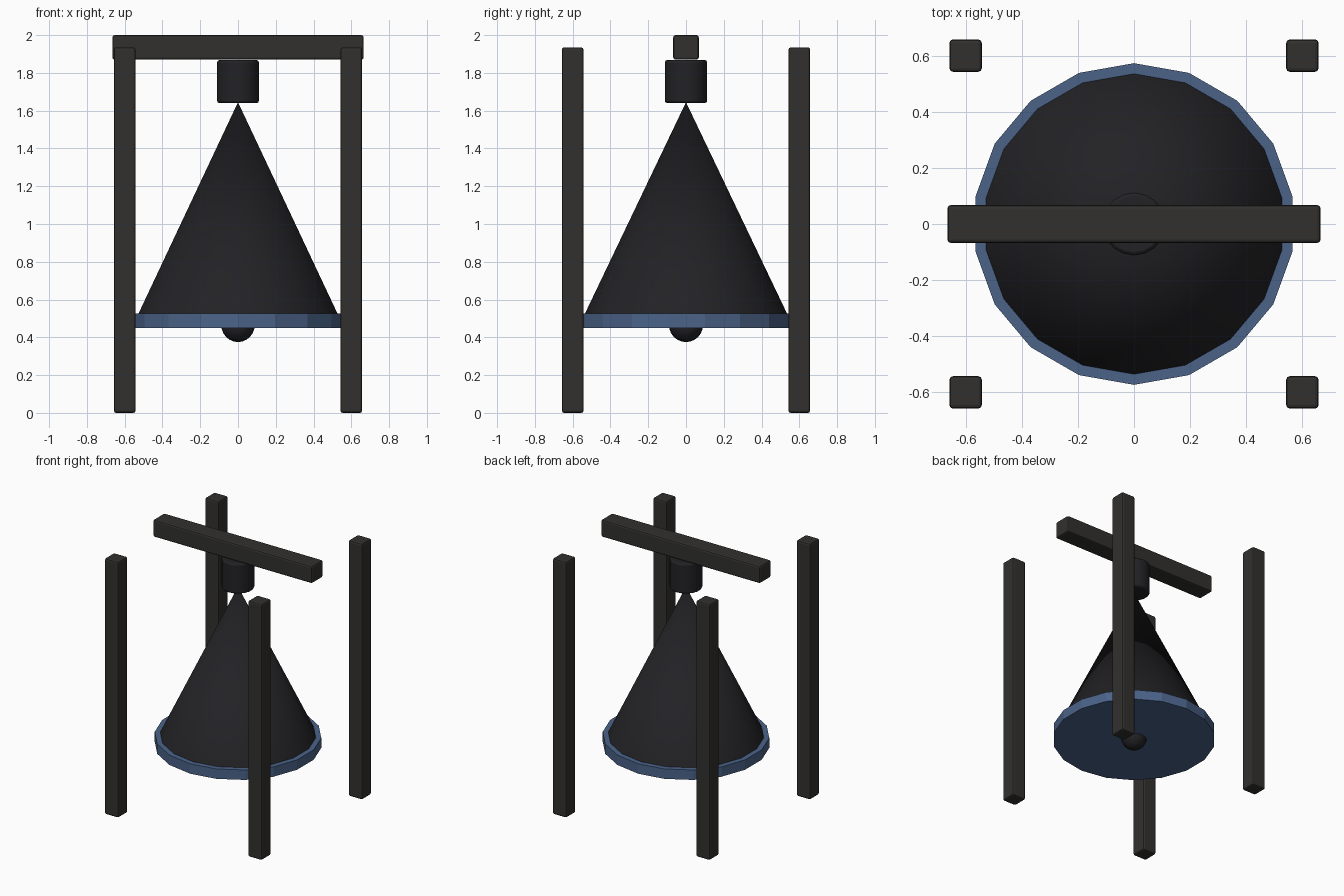
import bpy, math

if "Cube" in bpy.data.objects:
    bpy.data.objects.remove(bpy.data.objects["Cube"])

SIDES = 18


def material(name, rgb):
    m = bpy.data.materials.new(name)
    m.diffuse_color = (*rgb, 1)
    m.use_nodes = True
    m.node_tree.nodes["Principled BSDF"].inputs["Base Color"].default_value = m.diffuse_color
    return m


timber = material("dark_timber", (0.031, 0.030, 0.027))
iron = material("dark_iron", (0.016, 0.016, 0.019))
blue = material("blue_band", (0.07, 0.125, 0.25))


def finish(name, mat, bevel=0.0, smooth=None):
    ob = bpy.context.object
    ob.name = name
    ob.data.materials.append(mat)
    if smooth:
        bpy.ops.object.shade_smooth_by_angle(angle=math.radians(smooth))
    if bevel:
        mod = ob.modifiers.new("edge_bevel", 'BEVEL')
        mod.width = bevel
        mod.segments = 2
        mod.limit_method = 'ANGLE'
        mod.angle_limit = math.radians(40)
    return ob


def box(name, x, y, z0, z1, sx, sy):
    bpy.ops.mesh.primitive_cube_add(size=1, location=(x, y, (z0 + z1) / 2))
    bpy.context.object.scale = (sx, sy, z1 - z0)
    bpy.ops.object.transform_apply(location=False, rotation=False, scale=True)
    finish(name, timber, bevel=0.012)


def lathe(name, mat, r0, r1, z0, z1, bevel=0.0, smooth=None):
    bpy.ops.mesh.primitive_cone_add(vertices=SIDES, radius1=r0, radius2=r1,
                                    depth=z1 - z0, location=(0, 0, (z0 + z1) / 2))
    finish(name, mat, bevel, smooth)


# Four corner posts
for side, x in (("left", -0.6), ("right", 0.6)):
    for end, y in (("front", -0.6), ("back", 0.6)):
        box(f"{end}_{side}_post", x, y, 0, 1.935, 0.115, 0.115)

# Top beam
box("top_beam", 0, 0, 1.87, 2.0, 1.33, 0.135)

# Hanger under the beam
lathe("hanger", iron, 0.112, 0.112, 1.64, 1.868, bevel=0.012, smooth=30)

# Bell cone and its blue rim disc
lathe("bell_cone", iron, 0.552, 0.0, 0.49, 1.645, smooth=30)
lathe("bell_rim", blue, 0.573, 0.573, 0.45, 0.525)

# Clapper ball
bpy.ops.mesh.primitive_uv_sphere_add(segments=SIDES, ring_count=12, radius=0.09,
                                     location=(0, 0, 0.465))
finish("clapper", iron, smooth=40)
